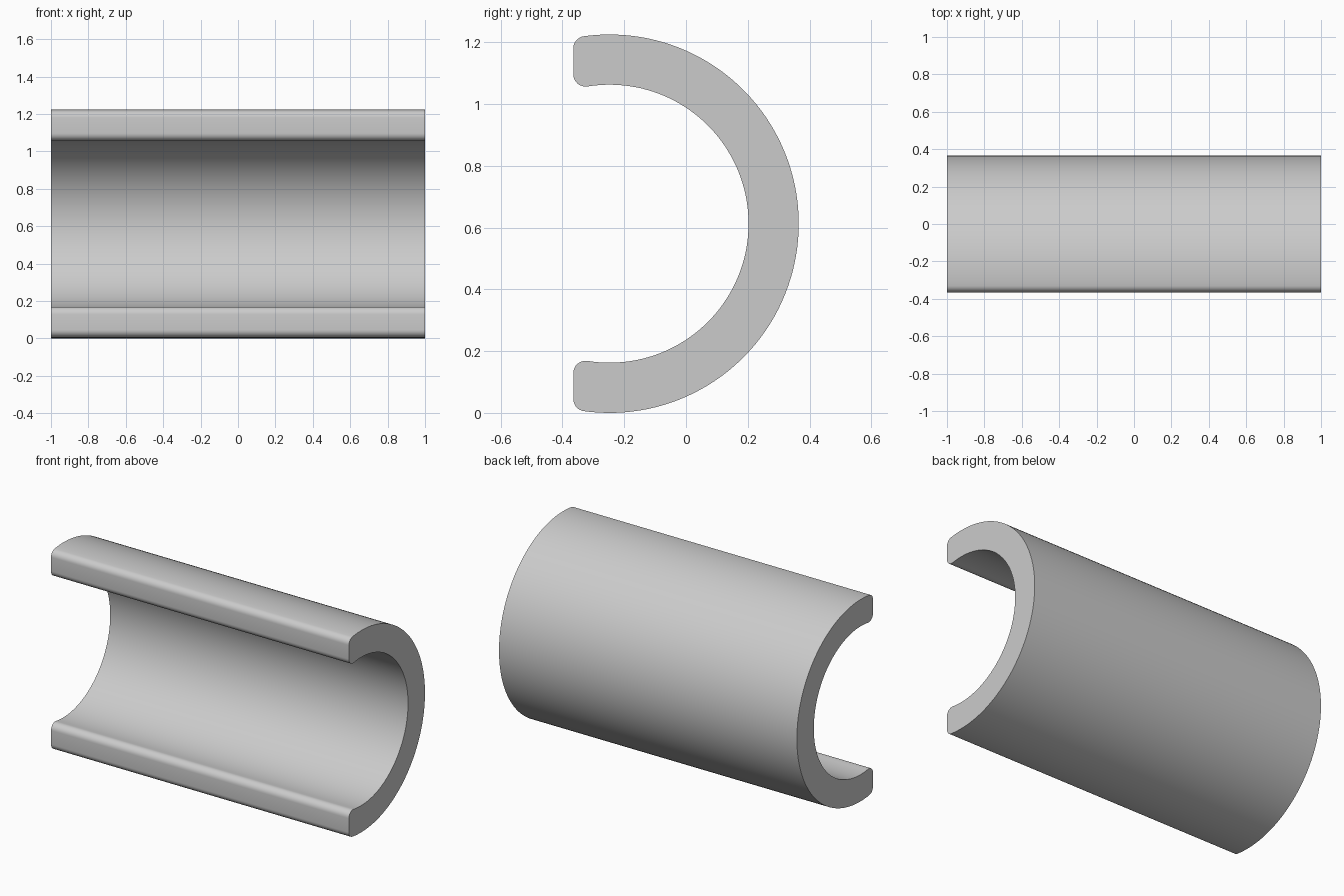
import bpy, bmesh
from math import atan2, cos, sin, pi, sqrt, radians

if "Cube" in bpy.data.objects:
    bpy.data.objects.remove(bpy.data.objects["Cube"])

OUTER, INNER, FILLET = 0.6125, 0.45, 0.04
CY, CZ = -0.2475, 0.6125      # axis of the tube
CUT = -0.1175                 # flat lip face, relative to the axis


def arc(cy, cz, r, a0, a1, n):
    return [(cy + r * cos(a0 + (a1 - a0) * i / n),
             cz + r * sin(a0 + (a1 - a0) * i / n)) for i in range(n + 1)]


# Upper half of the C section, with rounded lip corners tangent to both walls
fy = CUT + FILLET
fz_out = sqrt((OUTER - FILLET) ** 2 - fy ** 2)
fz_in = sqrt((INNER + FILLET) ** 2 - fy ** 2)
a_out, a_in = atan2(fz_out, fy), atan2(fz_in, fy)
half = (arc(0, 0, OUTER, 0, a_out, 40)
        + arc(fy, fz_out, FILLET, a_out, pi, 8)[1:]
        + arc(fy, fz_in, FILLET, -pi, a_in - pi, 8)
        + arc(0, 0, INNER, a_in, 0, 40)[1:])

# Mirror to the lower half, sharing the two points on the mid plane
profile = half + [(y, -z) for y, z in reversed(half[1:-1])]

# Extrude the section along x
bm = bmesh.new()
face = bm.faces.new([bm.verts.new((-1, CY + y, CZ + z)) for y, z in profile])
out = bmesh.ops.extrude_face_region(bm, geom=[face], use_keep_orig=True)
moved = [v for v in out["geom"] if isinstance(v, bmesh.types.BMVert)]
bmesh.ops.translate(bm, verts=moved, vec=(2, 0, 0))
bmesh.ops.recalc_face_normals(bm, faces=bm.faces)
mesh = bpy.data.meshes.new("split_sleeve")
bm.to_mesh(mesh)
bm.free()

sleeve = bpy.data.objects.new("split_sleeve", mesh)
bpy.context.collection.objects.link(sleeve)
bpy.context.view_layer.objects.active = sleeve
sleeve.select_set(True)
bpy.ops.object.shade_smooth_by_angle(angle=radians(30))
